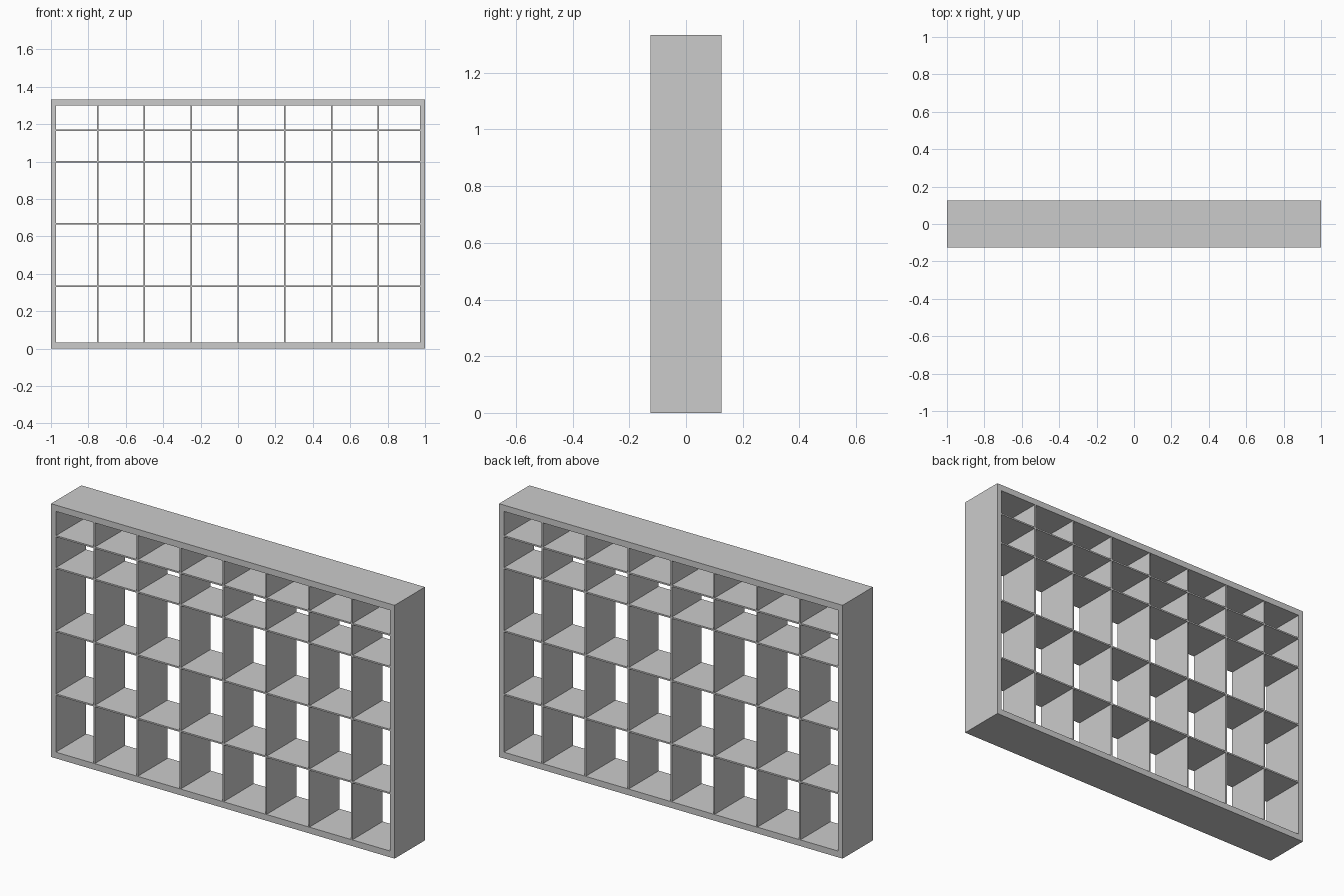
import bpy

if "Cube" in bpy.data.objects:
    bpy.data.objects.remove(bpy.data.objects["Cube"])

W, H, D = 2.0, 1.333, 0.252   # overall size
SIDE, RAIL, THIN = 0.028, 0.033, 0.008   # side, top/bottom and panel thickness
INNER_D = 0.248


def box(name, center, size):
    bpy.ops.mesh.primitive_cube_add(size=1, location=center)
    ob = bpy.context.object
    ob.name = name
    ob.scale = size
    bpy.ops.object.transform_apply(location=False, rotation=False, scale=True)
    return ob


# outer frame
for name, z in (("bottom_board", RAIL / 2), ("top_board", H - RAIL / 2)):
    box(name, (0, 0, z), (W, D, RAIL))
for name, s in (("left_side", -1), ("right_side", 1)):
    box(name, (s * (W - SIDE) / 2, 0, H / 2), (SIDE, D, H - 2 * RAIL))

# horizontal shelves
for i, z in enumerate((0.335, 0.668, 1.0, 1.168)):
    box(f"shelf_{i + 1}", (0, 0, z), (W - 2 * SIDE, INNER_D, THIN))

# vertical dividers
for i in range(7):
    box(f"divider_{i + 1}", (-0.75 + 0.25 * i, 0, H / 2), (THIN, INNER_D, H - 2 * RAIL))
